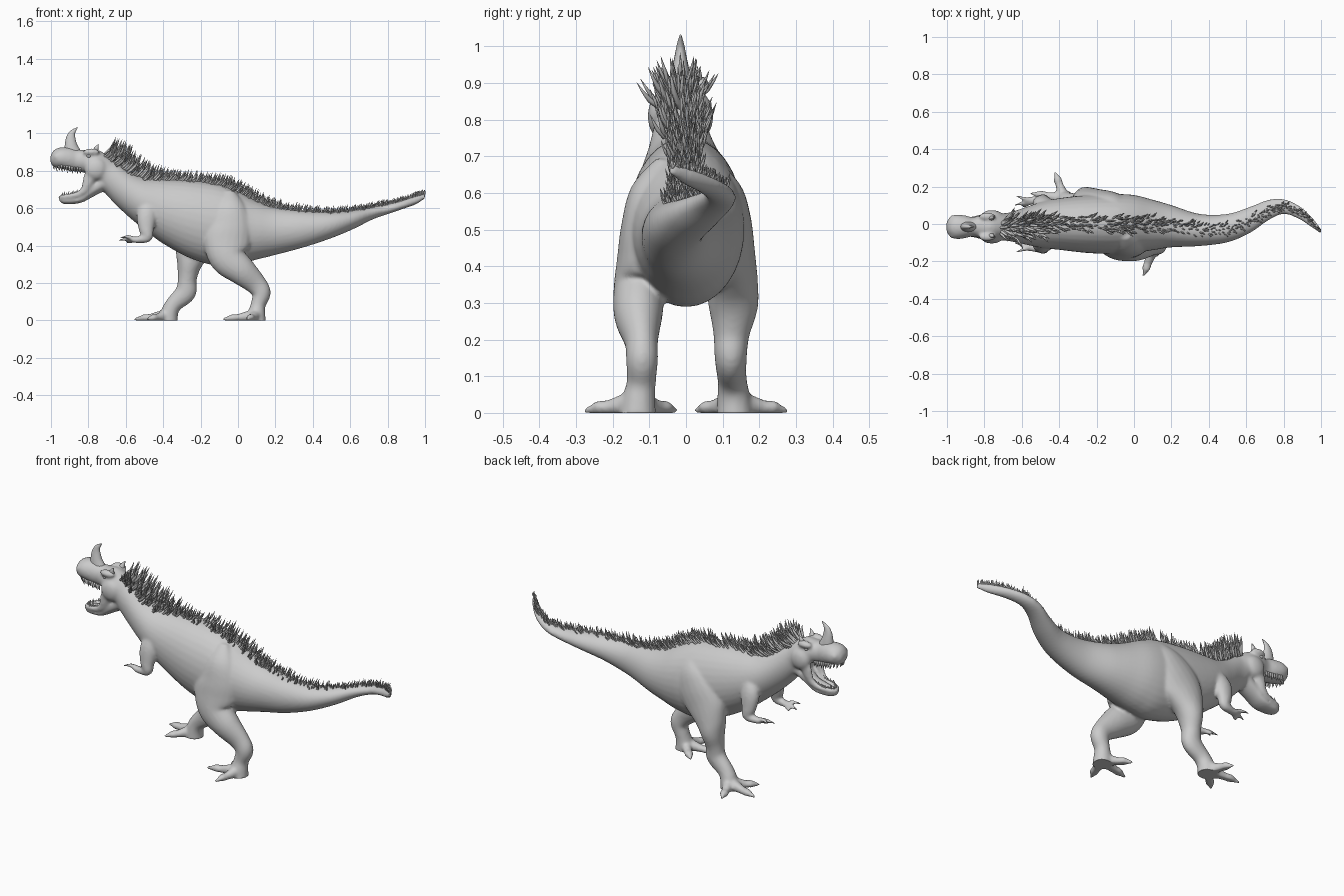
import bpy, bmesh, math, random
from mathutils import Vector, Matrix

random.seed(4)
X, Y, Z = Vector((1, 0, 0)), Vector((0, 1, 0)), Vector((0, 0, 1))


def spline(pts, t):
    """Catmull-Rom sample of a list of tuples, t in 0..1"""
    f = min(max(t, 0), 0.99999) * (len(pts) - 1)
    i = int(f)
    f -= i
    p = [pts[min(max(i + k, 0), len(pts) - 1)] for k in (-1, 0, 1, 2)]
    return [0.5 * (2 * b + (c - a) * f + (2 * a - 5 * b + 4 * c - d) * f * f
                   + (3 * b - a - 3 * c + d) * f ** 3) for a, b, c, d in zip(*p)]


def loft(bm, pts, sides=20, steps=5, upright=False):
    """Skin rings along (x, y, z, side radius, other radius); upright keeps rings facing x"""
    n = (len(pts) - 1) * steps
    samples = [spline(pts, i / n) for i in range(n + 1)]
    rings = []
    for i, s in enumerate(samples):
        tan = Vector(samples[min(i + 1, n)][:3]) - Vector(samples[max(i - 1, 0)][:3])
        tan = X if upright else tan.normalized()
        side = (Y - tan * tan.y).normalized()
        up = tan.cross(side)
        c = Vector(s[:3])
        rings.append([bm.verts.new(c + side * max(s[3], .0005) * math.cos(a) + up * max(s[4], .0005) * math.sin(a))
                      for a in (2 * math.pi * k / sides for k in range(sides))])
    for r, q in zip(rings, rings[1:]):
        for k in range(sides):
            j = (k + 1) % sides
            bm.faces.new((r[k], r[j], q[j], q[k]))
    bm.faces.new(rings[0][::-1])
    bm.faces.new(rings[-1])


def slices(rows):
    """(x, y, top, bottom, half width) -> loft points"""
    return [(x, y, (t + b) / 2, w, (t - b) / 2) for x, y, t, b, w in rows]


def ball(bm, c, r):
    m = Matrix.Translation(c) @ Matrix.Diagonal((*r, 1))
    bmesh.ops.create_uvsphere(bm, u_segments=16, v_segments=10, radius=1, matrix=m)


def finish(name, bm):
    bmesh.ops.recalc_face_normals(bm, faces=bm.faces)
    for f in bm.faces:
        f.smooth = True
    me = bpy.data.meshes.new(name)
    bm.to_mesh(me)
    bm.free()
    ob = bpy.data.objects.new(name, me)
    bpy.context.collection.objects.link(ob)
    return ob


HY = -.015  # head centre line

# trunk and tail
trunk = slices([
    (-.78, HY, .90, .74, .06), (-.72, HY, .885, .69, .07), (-.66, HY, .855, .625, .078),
    (-.58, -.01, .80, .55, .10), (-.50, -.005, .765, .485, .122), (-.40, 0, .755, .41, .138),
    (-.25, 0, .748, .33, .155), (-.10, 0, .728, .29, .16), (0, 0, .69, .30, .155),
    (.10, -.005, .64, .325, .135), (.20, -.012, .605, .35, .113), (.35, -.032, .585, .39, .086),
    (.50, -.022, .58, .44, .076), (.62, .022, .59, .49, .07), (.72, .075, .608, .54, .055),
    (.80, .093, .622, .568, .04), (.88, .063, .642, .595, .036), (.95, .01, .665, .62, .028),
    (1.0, -.04, .68, .65, .012)])
bm = bmesh.new()
loft(bm, trunk, 32, 6, True)

# skull and floor of the lower jaw
loft(bm, slices([
    (-1.003, HY, .88, .845, .025), (-.985, HY, .91, .82, .05), (-.95, HY, .925, .812, .066),
    (-.90, HY, .925, .80, .06), (-.86, HY, .915, .795, .052), (-.81, HY, .912, .785, .066),
    (-.76, HY, .915, .74, .076), (-.70, HY, .885, .68, .073), (-.64, HY, .835, .62, .07)]), 24, 5, True)
loft(bm, slices([
    (-.955, HY, .66, .635, .018), (-.93, HY, .66, .622, .036), (-.88, HY, .66, .622, .045),
    (-.83, HY, .675, .632, .052), (-.78, HY, .74, .658, .056), (-.72, HY, .79, .69, .06)]), 20, 5, True)

for s in (-1, 1):
    # jaw rims and cheeks
    loft(bm, [(-.95, HY, .655, .014, .014), (-.925, HY + s * .03, .662, .014, .014),
              (-.86, HY + s * .042, .672, .015, .016), (-.82, HY + s * .05, .70, .016, .022),
              (-.80, HY + s * .054, .75, .016, .032), (-.78, HY + s * .055, .80, .016, .036)], 10)
    ball(bm, (-.76, HY + s * .056, .81), (.06, .034, .06))
    # brow ridges and nostril bulges
    ball(bm, (-.785, HY + s * .055, .90), (.045, .022, .02))
    ball(bm, (-.965, HY + s * .045, .875), (.024, .018, .022))
    # arms with three fingers
    loft(bm, [(-.44, s * .08, .64, .03, .04), (-.485, s * .108, .57, .04, .055),
              (-.49, s * .126, .49, .032, .042), (-.485, s * .132, .445, .026, .028),
              (-.53, s * .128, .432, .022, .02), (-.565, s * .122, .432, .024, .016)], 14)
    for tx, ty, tz in ((-.64, .10, .428), (-.63, .15, .44), (-.60, .085, .415)):
        mx, my = (tx - .55) / 2, (ty + .122) / 2
        loft(bm, [(-.55, s * .122, .432, .013, .013), (mx, s * my, tz + .008, .012, .012),
                  (tx, s * ty, tz, .005, .005)], 8)

# legs: (x, y, z, side radius, fore-aft radius), near one back, far one stepping forward
near = [(-.05, -.06, .69, .02, .03), (-.045, -.092, .60, .06, .09), (-.045, -.112, .50, .066, .12),
        (-.06, -.12, .42, .068, .128), (-.055, -.128, .335, .07, .098), (.02, -.13, .265, .066, .078),
        (.095, -.122, .195, .046, .058), (.125, -.12, .145, .044, .05), (.108, -.122, .085, .04, .04),
        (.10, -.128, .04, .045, .046), (.10, -.132, -.015, .05, .05)]
far = [(-.08, .06, .69, .02, .03), (-.11, .092, .60, .06, .09), (-.155, .112, .52, .066, .125),
       (-.21, .12, .44, .068, .125), (-.245, .126, .36, .07, .092), (-.262, .129, .29, .068, .064),
       (-.272, .124, .215, .05, .05), (-.28, .122, .15, .044, .056), (-.34, .126, .09, .04, .045),
       (-.365, .13, .045, .045, .046), (-.373, .133, -.015, .05, .052)]
for leg, s in ((near, -1), (far, 1)):
    loft(bm, leg, 20)
    ax = leg[-1][0]
    # toes with knuckles and claws
    for dx, ty in ((-.183, .165), (-.05, .28), (-.115, .023)):
        d = ty - .135
        loft(bm, [(ax + dx * f, s * (.135 + d * f), z, r, h) for f, z, r, h in (
            (0, .03, .036, .036), (.35, .02, .026, .026), (.55, .015, .022, .02),
            (.7, .014, .024, .02), (.85, .010, .013, .013), (1, .006, .007, .007))], 10, 4)

# fuse everything into one skin, relax it, flatten the soles
skin = finish("body_source", bm)
mod = skin.modifiers.new("fuse", 'REMESH')
mod.mode = 'VOXEL'
mod.voxel_size = .0075
mod.use_smooth_shade = True
mod = skin.modifiers.new("relax", 'SMOOTH')
mod.factor = .5
mod.iterations = 9
fused = bpy.data.meshes.new_from_object(skin.evaluated_get(bpy.context.evaluated_depsgraph_get()))
for v in fused.vertices:
    v.co.z = max(v.co.z, 0)
body = bpy.data.objects.new("body", fused)
bpy.context.collection.objects.link(body)
bpy.data.objects.remove(skin)

# nose horn and small brow horns
bm = bmesh.new()
loft(bm, [(-.885, HY, .89, .03, .05), (-.893, HY, .935, .024, .034), (-.894, HY, .975, .016, .025),
          (-.884, HY, 1.005, .01, .015), (-.858, HY, 1.032, .002, .002)], 16)
for s in (-1, 1):
    loft(bm, [(-.765, HY + s * .045, .90, .014, .018), (-.755, HY + s * .05, .925, .008, .01),
              (-.745, HY + s * .052, .942, .001, .001)], 10)
finish("horns", bm)

# eyes
bm = bmesh.new()
for s in (-1, 1):
    ball(bm, (-.797, HY + s * .058, .88), (.013, .011, .011))
finish("eyes", bm)

# teeth along both jaws
bm = bmesh.new()
for i in range(11):
    f = i / 10
    for s in (-1, 1):
        h = .008 + .007 * (i % 2)
        w = .054 * min(1, .25 + 2.5 * f)
        x, z = -.985 + .14 * f, .822 - .02 * f
        loft(bm, [(x, HY + s * w * .85, z + .015, .006, .006), (x, HY + s * w * .85, z - .005, .005, .005),
                  (x + .004, HY + s * w * .82, z - .008 - h, .001, .001)], 6, 1)
        x, z = -.94 + .11 * f, .665 + .022 * f * f
        w *= .72
        loft(bm, [(x, HY + s * w, z, .005, .005), (x, HY + s * w, z + .008, .005, .005),
                  (x + .004, HY + s * w, z + .01 + h, .001, .001)], 6, 1)
finish("teeth", bm)

# tongue
bm = bmesh.new()
loft(bm, [(-.915, HY, .668, .012, .005), (-.87, HY, .672, .022, .008), (-.82, HY, .685, .024, .012),
          (-.77, HY, .73, .022, .014)], 12)
finish("tongue", bm)

# curved quills from the nape to the tail tip
bm = bmesh.new()
count = 640
for i in range(count):
    t = .05 + .945 * (i + random.random()) / count
    x, y, z, w, h = spline(trunk, t)
    nape = max(0, min(1, (-.38 - x) / .25))
    rear = max(0, min(1, (x + .1) / .6))
    a = random.uniform(-1, 1) * (.27 + .33 * nape + .2 * rear)
    n = Vector((0, math.sin(a) / w, math.cos(a) / h)).normalized()
    p = Vector((x, y + w * math.sin(a), z + h * math.cos(a))) - n * .012
    size = (.07 + .04 * nape - .028 * rear) * random.uniform(.7, 1.2)
    size *= 1 - .25 * max(0, min(1, (x - .8) / .2))
    lean = (n * .7 + X * (.65 - .25 * rear) + Y * random.uniform(-.3, .3)).normalized()
    if x > .93:
        lean = (n + X * .1).normalized()
    q = p + lean * size * .55
    e = q + (lean * .6 + n * .2 + Z * .35).normalized() * size * .5
    r = size * .058 + .0015
    loft(bm, [(*p, r, r), (*q, r * .85, r * .85), (*e, .0005, .0005)], 5, 2)
finish("back_quills", bm)
